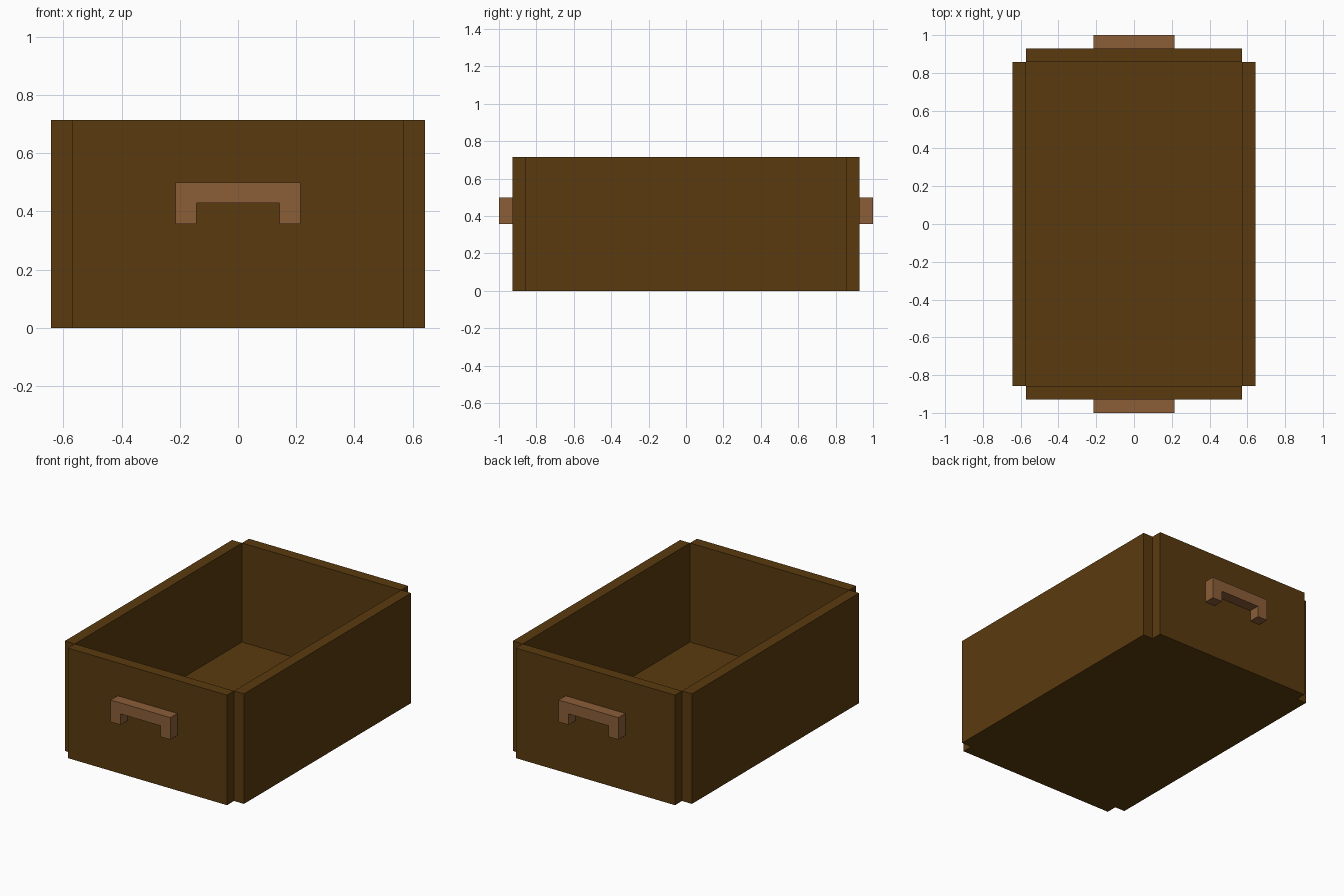
import bpy, bmesh
from mathutils import Matrix, Vector

if "Cube" in bpy.data.objects:
    bpy.data.objects.remove(bpy.data.objects["Cube"])

U = 1 / 14  # board thickness; the whole model sits on this grid


def material(name, hex_rgb):
    lin = [(c / 255 / 12.92) if c / 255 <= 0.04045 else ((c / 255 + 0.055) / 1.055) ** 2.4
           for c in bytes.fromhex(hex_rgb)]
    m = bpy.data.materials.new(name)
    m.diffuse_color = (*lin, 1)
    m.use_nodes = True
    m.node_tree.nodes["Principled BSDF"].inputs["Base Color"].default_value = m.diffuse_color
    return m


def finish(name, bm, mat):
    bmesh.ops.recalc_face_normals(bm, faces=bm.faces)
    me = bpy.data.meshes.new(name)
    bm.to_mesh(me)
    bm.free()
    me.materials.append(mat)
    bpy.context.collection.objects.link(bpy.data.objects.new(name, me))


def box(name, lo, hi, mat):
    """Board between two corners, given in board thicknesses."""
    lo, hi = Vector(lo) * U, Vector(hi) * U
    bm = bmesh.new()
    bmesh.ops.create_cube(bm, size=1, matrix=Matrix.Translation((lo + hi) / 2)
                          @ Matrix.Diagonal((*(hi - lo), 1)))
    finish(name, bm, mat)


def handle(name, y0, y1, mat):
    """Bracket profile in x/z, extruded along y."""
    half = [(3, 7), (3, 5), (2, 5), (2, 6)]
    profile = half + [(-x, z) for x, z in reversed(half)]
    bm = bmesh.new()
    face = bm.faces.new([bm.verts.new((x * U, y0 * U, z * U)) for x, z in profile])
    new = bmesh.ops.extrude_face_region(bm, geom=[face])["geom"]
    bmesh.ops.translate(bm, vec=(0, (y1 - y0) * U, 0),
                        verts=[v for v in new if isinstance(v, bmesh.types.BMVert)])
    finish(name, bm, mat)


wood = material("dark wood", "5A3A0E")
grip = material("light wood", "8B5E38")

# Floor board between the walls
box("floor", (-8, -12, 0), (8, 12, 1), wood)

# Walls leave a notch at each corner
for side, s in (("left", -1), ("right", 1)):
    xs = sorted((8 * s, 9 * s))
    box(side + "_wall", (xs[0], -12, 0), (xs[1], 12, 10), wood)

# End walls with their handles
for side, s in (("front", -1), ("back", 1)):
    ys = sorted((12 * s, 13 * s))
    box(side + "_wall", (-8, ys[0], 0), (8, ys[1], 10), wood)
    handle(side + "_handle", 13 * s, 14 * s, grip)
